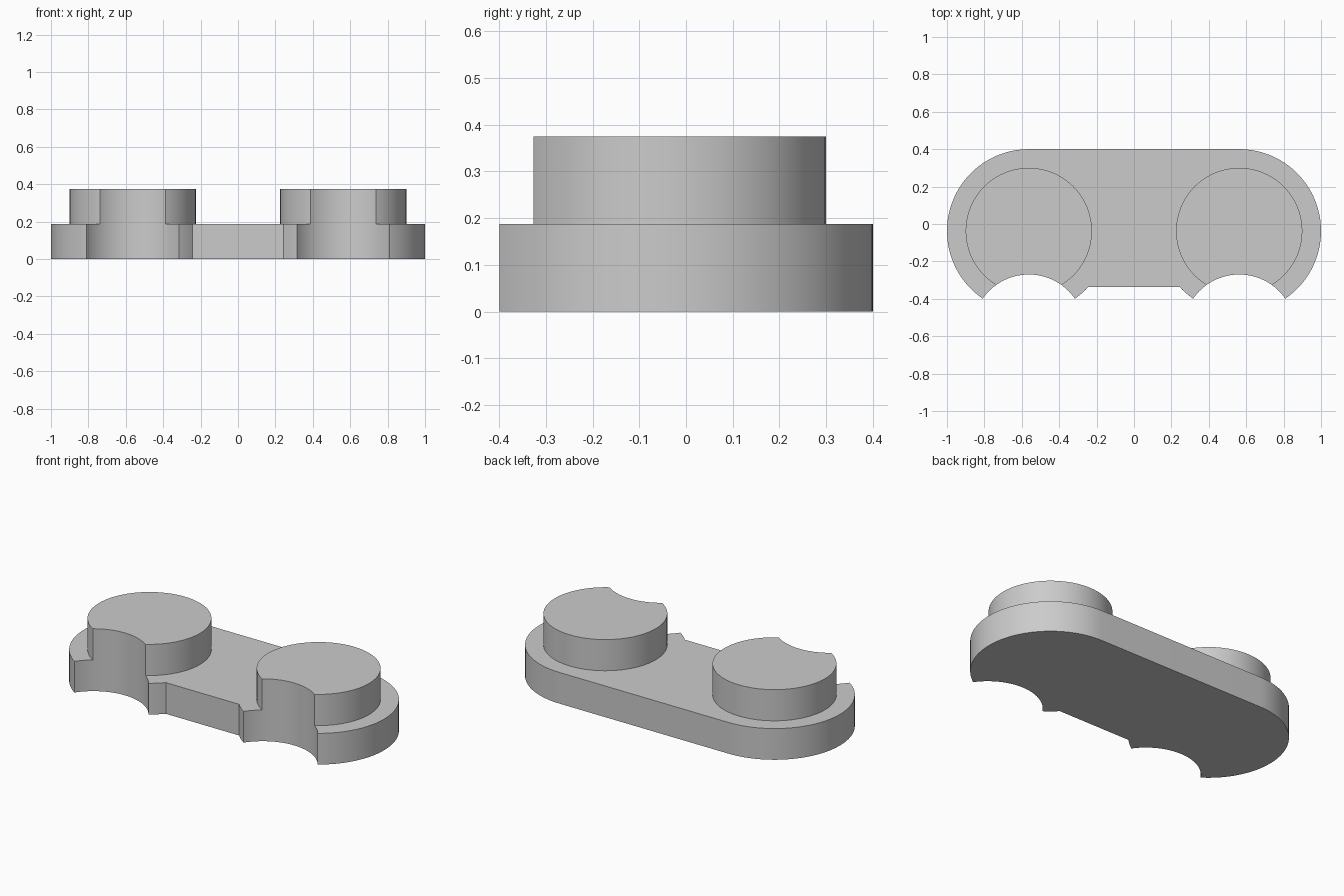
import bpy
import bmesh
from math import sin, cos, pi, asin

cube = bpy.data.objects.get("Cube")
if cube:
    bpy.data.objects.remove(cube, do_unlink=True)

CX, CY = 0.5625, -0.0375       # centre of each rounded end
R_END, R_POST, R_CUT = 0.4375, 0.3375, 0.3
BASE_H, TOP_H = 0.1875, 0.375
FRONT_Y = -0.3375              # straight edge between the ends
CUT_Y = -0.57                  # centre of each front scoop

grey = bpy.data.materials.new("plain grey")
grey.use_nodes = True
colour = (0.6, 0.6, 0.6, 1)
grey.diffuse_color = colour
grey.node_tree.nodes["Principled BSDF"].inputs["Base Color"].default_value = colour


def arc(cx, cy, r, start, end, steps):
    return [(cx + r * cos(start + (end - start) * i / steps),
             cy + r * sin(start + (end - start) * i / steps))
            for i in range(steps + 1)]


def prism(name, outline, z0, z1):
    bm = bmesh.new()
    face = bm.faces.new([bm.verts.new((x, y, z0)) for x, y in outline])
    result = bmesh.ops.extrude_face_region(bm, geom=[face])
    top = [v for v in result["geom"] if isinstance(v, bmesh.types.BMVert)]
    bmesh.ops.translate(bm, verts=top, vec=(0, 0, z1 - z0))
    bmesh.ops.recalc_face_normals(bm, faces=bm.faces[:])
    mesh = bpy.data.meshes.new(name)
    bm.to_mesh(mesh)
    bm.free()
    mesh.materials.append(grey)
    obj = bpy.data.objects.new(name, mesh)
    bpy.context.collection.objects.link(obj)
    return obj


def combine(target, tool, operation):
    mod = target.modifiers.new(operation.lower(), 'BOOLEAN')
    mod.operation = operation
    mod.solver = 'EXACT'
    mod.object = tool
    bpy.context.view_layer.objects.active = target
    bpy.ops.object.modifier_apply(modifier=mod.name)
    bpy.data.objects.remove(tool, do_unlink=True)


# Base plate: two round ends, straight back, recessed straight front
lean = asin((CY - FRONT_Y) / R_END)
right_end = arc(CX, CY, R_END, lean - pi, pi / 2, 80)
left_end = [(-x, y) for x, y in reversed(right_end)]
plate = prism("base_plate_with_posts", right_end + left_end, 0, BASE_H)

# Round posts, then scoops through both post and plate
for side in (-1, 1):
    post = prism("post", arc(side * CX, CY, R_POST, 0, 2 * pi, 96)[:-1],
                 BASE_H / 2, TOP_H)
    combine(plate, post, 'UNION')
for side in (-1, 1):
    scoop = prism("scoop_cutter", arc(side * CX, CUT_Y, R_CUT, 0, 2 * pi, 96)[:-1],
                  -0.1, TOP_H + 0.1)
    scoop.hide_render = True
    combine(plate, scoop, 'DIFFERENCE')

# Smooth curved walls, sharp rims
bpy.ops.object.select_all(action='DESELECT')
plate.select_set(True)
bpy.context.view_layer.objects.active = plate
bpy.ops.object.shade_smooth_by_angle(angle=pi / 6)
